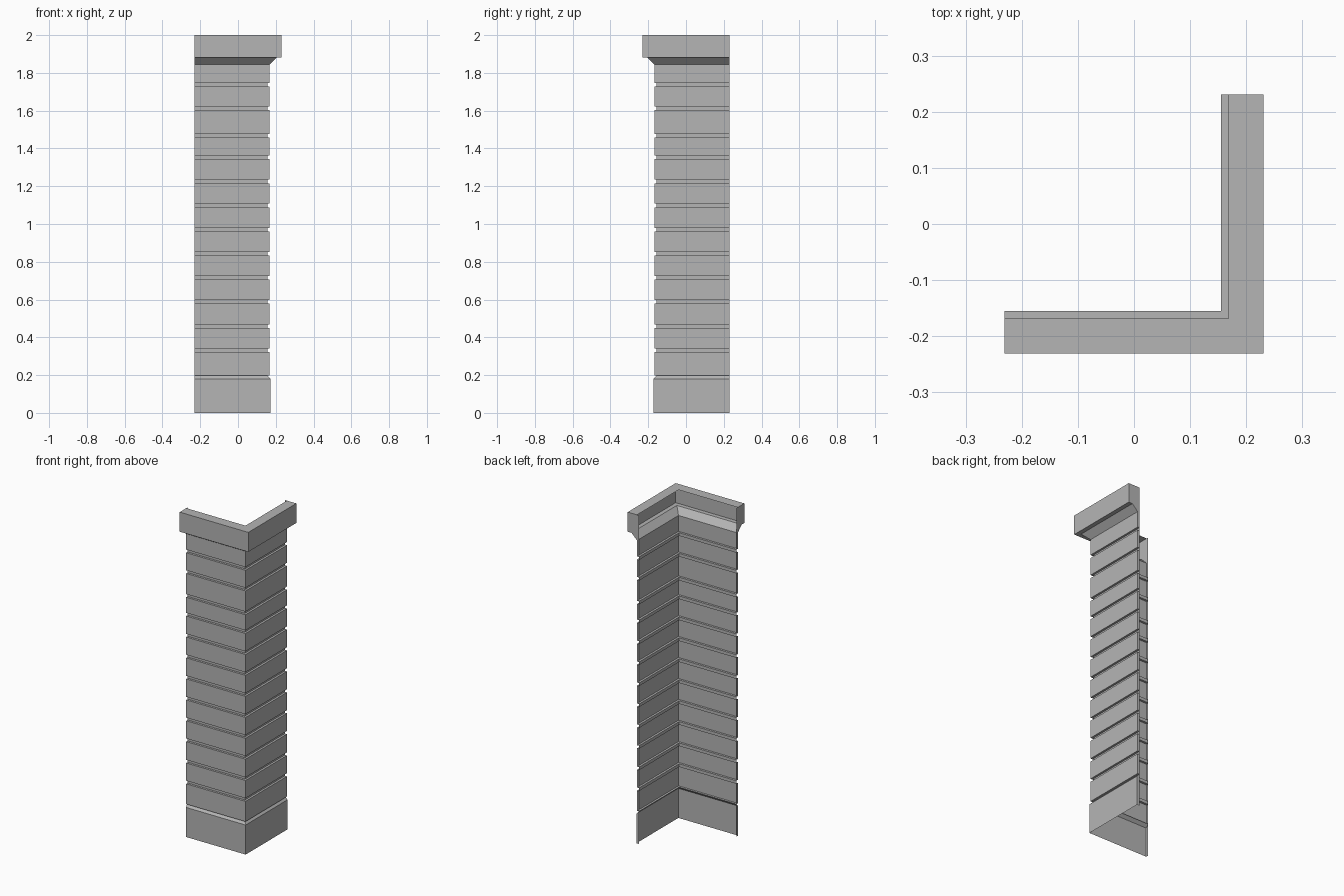
import bpy
import bmesh

cube = bpy.data.objects.get("Cube")
if cube:
    bpy.data.objects.remove(cube, do_unlink=True)

END = 0.231      # where the two wall arms stop
WALL = 0.168     # face of the stone courses
GROOVE = 0.155   # back of the joints
JOINT = 0.019    # height of a joint

stone = bpy.data.materials.new("light_grey_stone")
stone.use_nodes = True
colour = (0.46, 0.46, 0.46, 1)
stone.diffuse_color = colour
stone.node_tree.nodes["Principled BSDF"].inputs["Base Color"].default_value = colour


def corner_shell(name, profile, end_extra=None):
    """Sweep an upward (offset, z) profile round the corner as an open shell.
    end_extra closes the end plates behind the profile; None leaves them out."""
    bm = bmesh.new()
    stations = (lambda d: (-END, -d), lambda d: (d, -d), lambda d: (d, END))
    rings = [[bm.verts.new((*at(d), z)) for d, z in profile] for at in stations]
    for a, b in zip(rings, rings[1:]):
        for i in range(len(profile) - 1):
            bm.faces.new((a[i], b[i], b[i + 1], a[i + 1]))
    if end_extra is not None:
        for k in (0, 2):
            extra = [bm.verts.new((*stations[k](d), z)) for d, z in end_extra]
            loop = rings[k] + extra
            bm.faces.new(loop if k == 0 else loop[::-1])
    mesh = bpy.data.meshes.new(name)
    bm.to_mesh(mesh)
    bm.free()
    mesh.materials.append(stone)
    obj = bpy.data.objects.new(name, mesh)
    bpy.context.collection.objects.link(obj)
    return obj


# Plinth with sloping top
BASE_TOP = 0.198
corner_shell("plinth",
             [(0.172, 0), (0.172, 0.18), (GROOVE, BASE_TOP)],
             [(GROOVE, 0)])

# Stone courses separated by recessed joints
CAP_BOTTOM = 1.844
joints = [0.331, 0.458, 0.588, 0.715, 0.842, 0.97,
          1.098, 1.225, 1.353, 1.467, 1.612, 1.738]
bottom = BASE_TOP
for n, mid in enumerate(joints + [None], 1):
    top = CAP_BOTTOM if mid is None else mid - JOINT / 2
    course = [(GROOVE, bottom), (WALL, bottom), (WALL, top)]
    if mid is None:
        corner_shell(f"stone_course_{n}", course, [(GROOVE, top)])
    else:
        corner_shell(f"stone_course_{n}", course + [(GROOVE, top)], [])
        bottom = top + JOINT
        corner_shell(f"joint_{n}", [(GROOVE, top), (GROOVE, bottom)])

# Capping with chamfered underside and a narrow top rim
corner_shell("capping",
             [(WALL, CAP_BOTTOM), (0.205, 1.881), (END, 1.881), (END, 2), (WALL, 2)],
             [(GROOVE, 2), (GROOVE, CAP_BOTTOM)])
